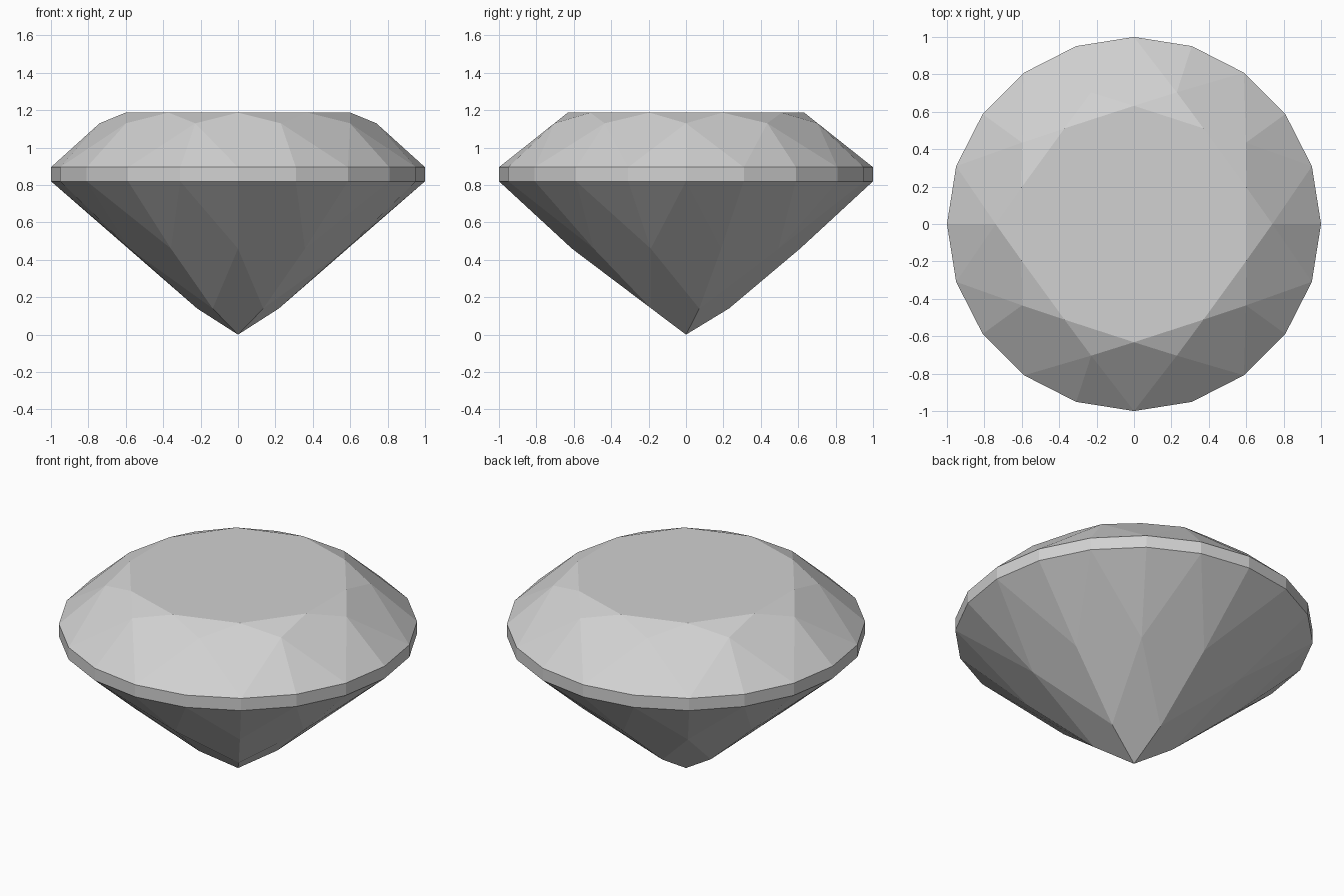
import bpy, bmesh
from math import cos, sin, radians

cube = bpy.data.objects.get("Cube")
if cube:
    bpy.data.objects.remove(cube)

stone = bpy.data.materials.new("pale_grey_stone")
stone.use_nodes = True
grey = (0.64, 0.64, 0.64, 1)
stone.diffuse_color = grey
stone.node_tree.nodes["Principled BSDF"].inputs["Base Color"].default_value = grey

bm = bmesh.new()


def ring(count, radius, z, start=0):
    """Evenly spaced points around the axis, beginning at a start angle."""
    angles = [radians(start + 360 * i / count) for i in range(count)]
    return [bm.verts.new((radius * cos(a), radius * sin(a), z)) for a in angles]


def facet(*verts):
    bm.faces.new(verts)


# Levels of the cut, from the table down to the point
table = ring(10, 0.632, 1.187, 18)
star = ring(10, 0.74, 1.13)
upper = ring(20, 1.0, 0.895)
lower = ring(20, 1.0, 0.82)
middle = ring(10, 0.61, 0.46, 18)
tip = ring(5, 0.23, 0.14, 18)
point = bm.verts.new((0, 0, 0))

# Flat table
facet(*table)

for k in range(10):
    n = (k + 1) % 10
    a, b, c = 2 * k, 2 * k + 1, (2 * k + 2) % 20
    # Crown: star, kite and girdle facets
    facet(table[k - 1], star[k], table[k])
    facet(table[k], star[k], upper[b], star[n])
    facet(star[k], upper[a], upper[b])
    facet(star[k], upper[a - 1], upper[a])
    # Pavilion: girdle facets and long kites
    facet(middle[k], lower[b], lower[a])
    facet(middle[k], lower[c], lower[b])
    facet(tip[k // 2], middle[k - 1], lower[a], middle[k])

# Girdle band
for j in range(20):
    n = (j + 1) % 20
    facet(lower[j], lower[n], upper[n], upper[j])

# Five kites meeting at the point
for j in range(5):
    facet(point, tip[j], middle[2 * j + 1], tip[(j + 1) % 5])

bmesh.ops.recalc_face_normals(bm, faces=bm.faces)
mesh = bpy.data.meshes.new("cut_gem")
bm.to_mesh(mesh)
bm.free()
mesh.materials.append(stone)
bpy.context.collection.objects.link(bpy.data.objects.new("cut_gem", mesh))
